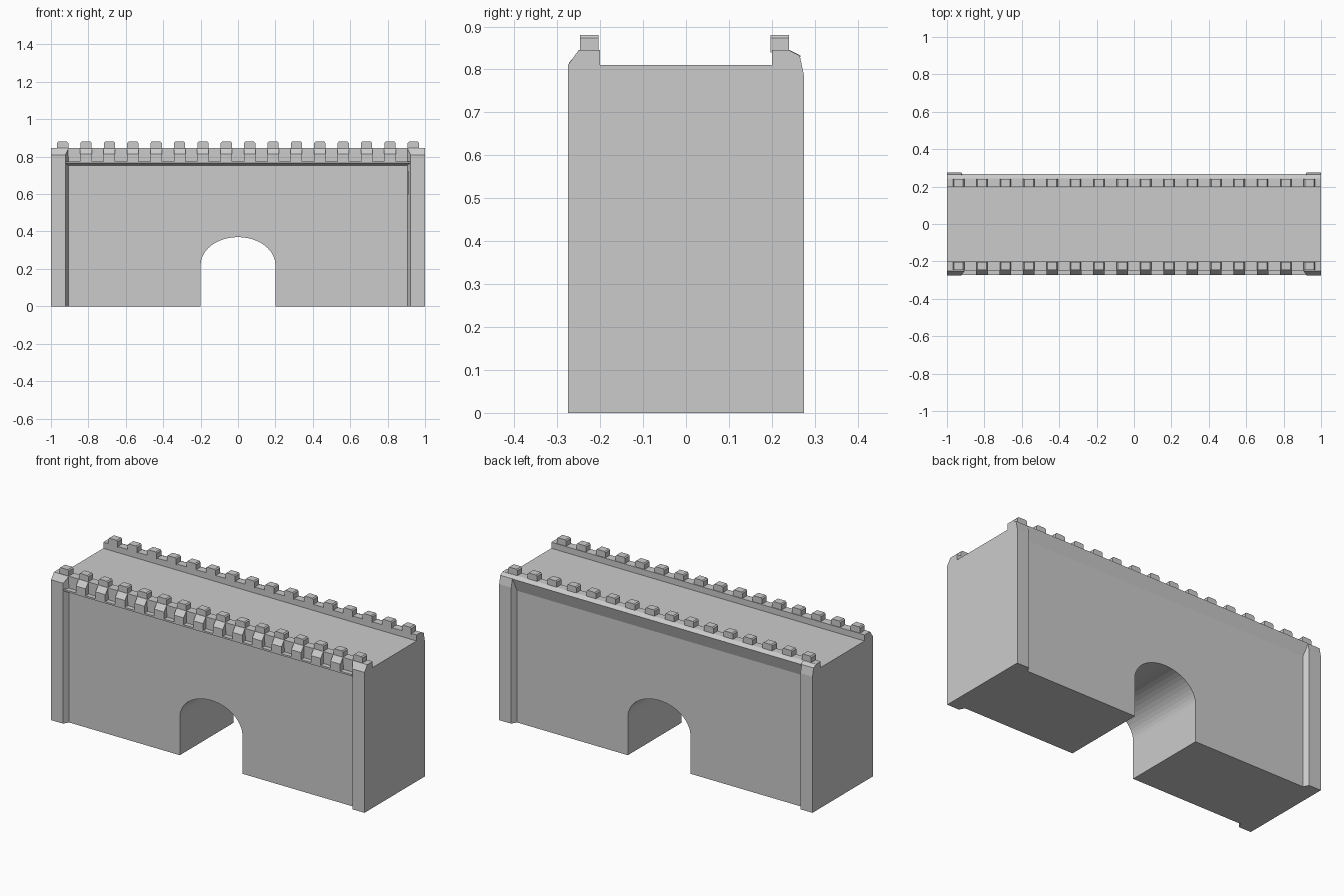
import bpy, bmesh, math
from mathutils import Vector

if "Cube" in bpy.data.objects:
    bpy.data.objects.remove(bpy.data.objects["Cube"])


def make(name, bm):
    bmesh.ops.recalc_face_normals(bm, faces=bm.faces)
    me = bpy.data.meshes.new(name)
    bm.to_mesh(me)
    bm.free()
    ob = bpy.data.objects.new(name, me)
    bpy.context.collection.objects.link(ob)
    return ob


def sweep(bm, pts, vec):
    """Extrude a closed polygon along vec."""
    f = bm.faces.new([bm.verts.new(p) for p in pts])
    r = bmesh.ops.extrude_face_region(bm, geom=[f], use_keep_orig=True)
    vs = [g for g in r['geom'] if isinstance(g, bmesh.types.BMVert)]
    bmesh.ops.translate(bm, verts=vs, vec=Vector(vec))


def along_x(bm, yz, x0, x1):
    sweep(bm, [(x0, y, z) for y, z in yz], (x1 - x0, 0, 0))


PITCH = 0.125
WALL = 0.245

# main wall with arched passage, cut into the front outline
bm = bmesh.new()
arch = [(0.2 * math.cos(math.pi * i / 24), 0.22 + 0.15 * math.sin(math.pi * i / 24))
        for i in range(25)]
outline = [(1, 0), (1, 0.81), (-1, 0.81), (-1, 0), (-0.2, 0)] + arch[::-1] + [(0.2, 0)]
sweep(bm, [(x, -WALL, z) for x, z in outline], (0, 2 * WALL, 0))
make("gate_wall", bm)

# corner pilasters with a chamfered inner edge and sloping top
for side in (-1, 1):
    for face in (-1, 1):
        shoulder = [(0.275, 0.81), (0.25, 0.845)] if face < 0 else \
            [(0.275, 0.785), (0.265, 0.832), (0.24, 0.845)]
        prof = [(0.24, 0), (0.275, 0)] + shoulder
        if face < 0:
            prof.append((0.24, 0.845))
        bm = bmesh.new()
        along_x(bm, [(face * y, z) for y, z in prof], side * 0.905, side)
        for v in bm.verts:
            if abs(v.co.x) < 0.95 and abs(v.co.y) > 0.26:
                v.co.x = side * 0.923
        make("pilaster", bm)

# front parapet, ledge and corbels below the merlons
bm = bmesh.new()
along_x(bm, [(-0.2, 0.80), (-0.2, 0.845), (-0.248, 0.845), (-0.248, 0.80)], -1, 1)
make("front_parapet", bm)
bm = bmesh.new()
along_x(bm, [(-0.24, 0.75), (-0.273, 0.765), (-0.273, 0.775), (-0.24, 0.775)], -0.92, 0.92)
make("front_ledge", bm)
bm = bmesh.new()
for i in range(1, 15):
    x = (i - 7.5) * PITCH
    along_x(bm, [(-0.24, 0.775), (-0.273, 0.775), (-0.273, 0.815), (-0.248, 0.845),
                 (-0.24, 0.845)], x - 0.031, x + 0.031)
make("front_corbels", bm)

# back parapet with a plain overhang
bm = bmesh.new()
along_x(bm, [(0.2, 0.80), (0.2, 0.845), (0.242, 0.845), (0.24, 0.80)], -1, 1)
make("back_parapet", bm)
bm = bmesh.new()
along_x(bm, [(0.24, 0.75), (0.245, 0.76), (0.267, 0.832), (0.242, 0.845), (0.24, 0.845)],
        -0.92, 0.92)
make("back_overhang", bm)

# merlons with slightly narrowed tops
for name, y in (("front_merlons", -0.2255), ("back_merlons", 0.2185)):
    bm = bmesh.new()
    for i in range(16):
        x = (i - 7.5) * PITCH
        prof = [(-0.03, 0.84), (0.03, 0.84), (0.03, 0.873), (0.024, 0.88),
                (-0.024, 0.88), (-0.03, 0.873)]
        sweep(bm, [(x + u, y - 0.0215, z) for u, z in prof], (0, 0.043, 0))
    make(name, bm)
